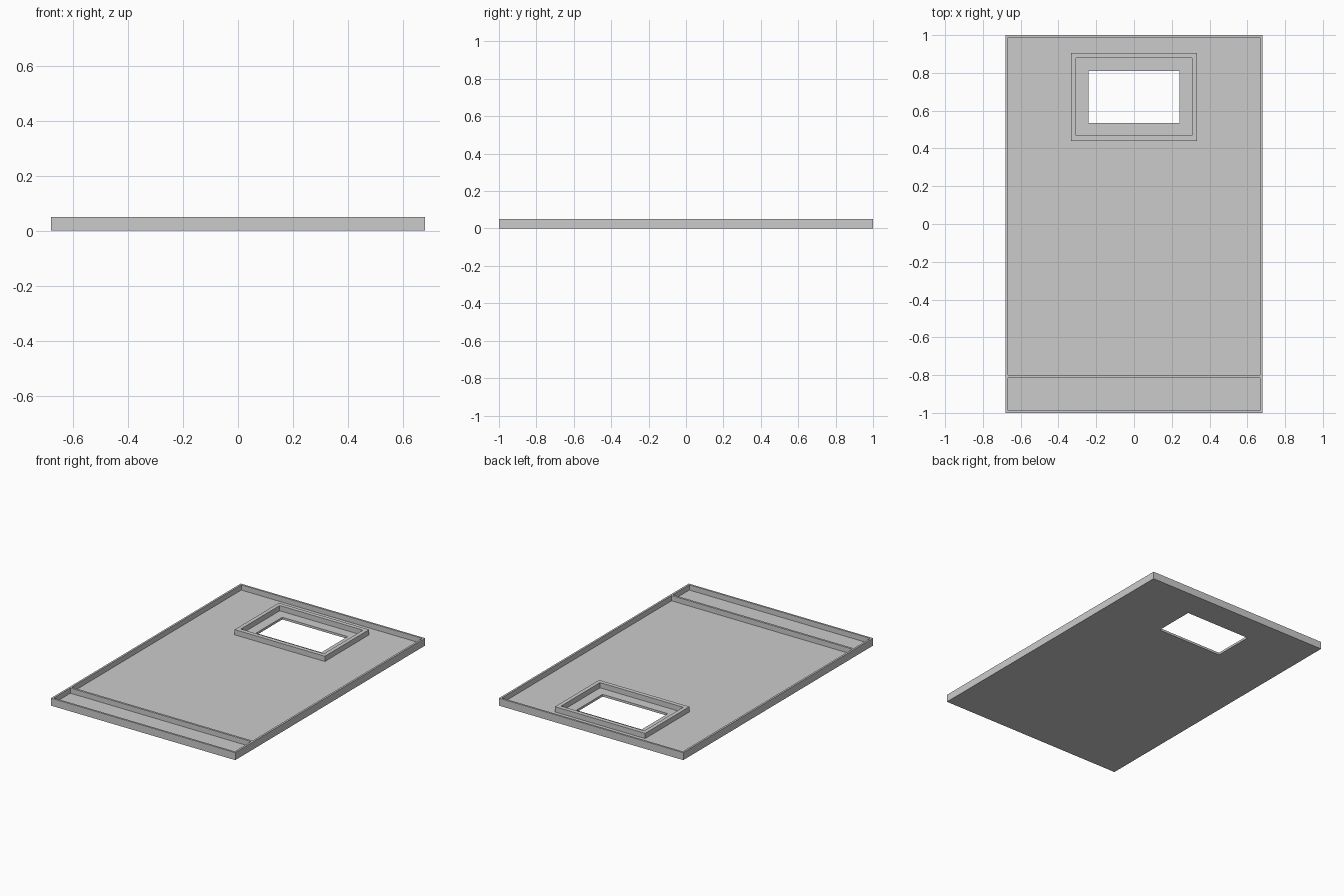
import bpy
from mathutils import Vector

cube = bpy.data.objects.get("Cube")
if cube:
    bpy.data.objects.remove(cube, do_unlink=True)

TOP, FLOOR = 0.05, 0.015
WINDOW_Y = 0.673

grey = bpy.data.materials.new("plain grey")
grey.use_nodes = True
colour = (0.6, 0.6, 0.6, 1)
grey.diffuse_color = colour
grey.node_tree.nodes["Principled BSDF"].inputs["Base Color"].default_value = colour


def block(name, half_x, y0, y1, z0, z1):
    """Box centred on x = 0 with its transform baked into the mesh."""
    bpy.ops.mesh.primitive_cube_add(size=1)
    obj = bpy.context.object
    obj.name = name
    size = Vector((2 * half_x, y1 - y0, z1 - z0))
    centre = Vector((0, (y0 + y1) / 2, (z0 + z1) / 2))
    for v in obj.data.vertices:
        v.co = v.co * size + centre
    obj.data.materials.append(grey)
    return obj


def window_block(name, half_x, half_y, z0, z1):
    return block(name, half_x, WINDOW_Y - half_y, WINDOW_Y + half_y, z0, z1)


def carve(target, cutter):
    """Subtract the cutter, then discard it."""
    cutter.hide_render = True
    mod = target.modifiers.new(cutter.name, "BOOLEAN")
    mod.operation = "DIFFERENCE"
    mod.solver = "EXACT"
    mod.object = cutter
    bpy.context.view_layer.objects.active = target
    bpy.ops.object.modifier_apply(modifier=mod.name)
    bpy.data.objects.remove(cutter, do_unlink=True)


# Solid panel, to be hollowed out
panel = block("panel", 0.68, -1, 1, 0, TOP)

# Main recess, leaving the raised window frame standing
main_recess = block("main_recess", 0.667, -0.8, 0.987, FLOOR, 0.1)
carve(main_recess, window_block("frame_outline", 0.333, 0.233, -0.1, 0.2))
carve(panel, main_recess)

# Front recess, leaving a thin divider rib
carve(panel, block("front_recess", 0.667, -0.987, -0.814, FLOOR, 0.1))

# Inside of the frame, then the window opening through the floor
carve(panel, window_block("frame_recess", 0.307, 0.205, FLOOR, 0.1))
carve(panel, window_block("window_opening", 0.241, 0.138, -0.1, 0.1))
